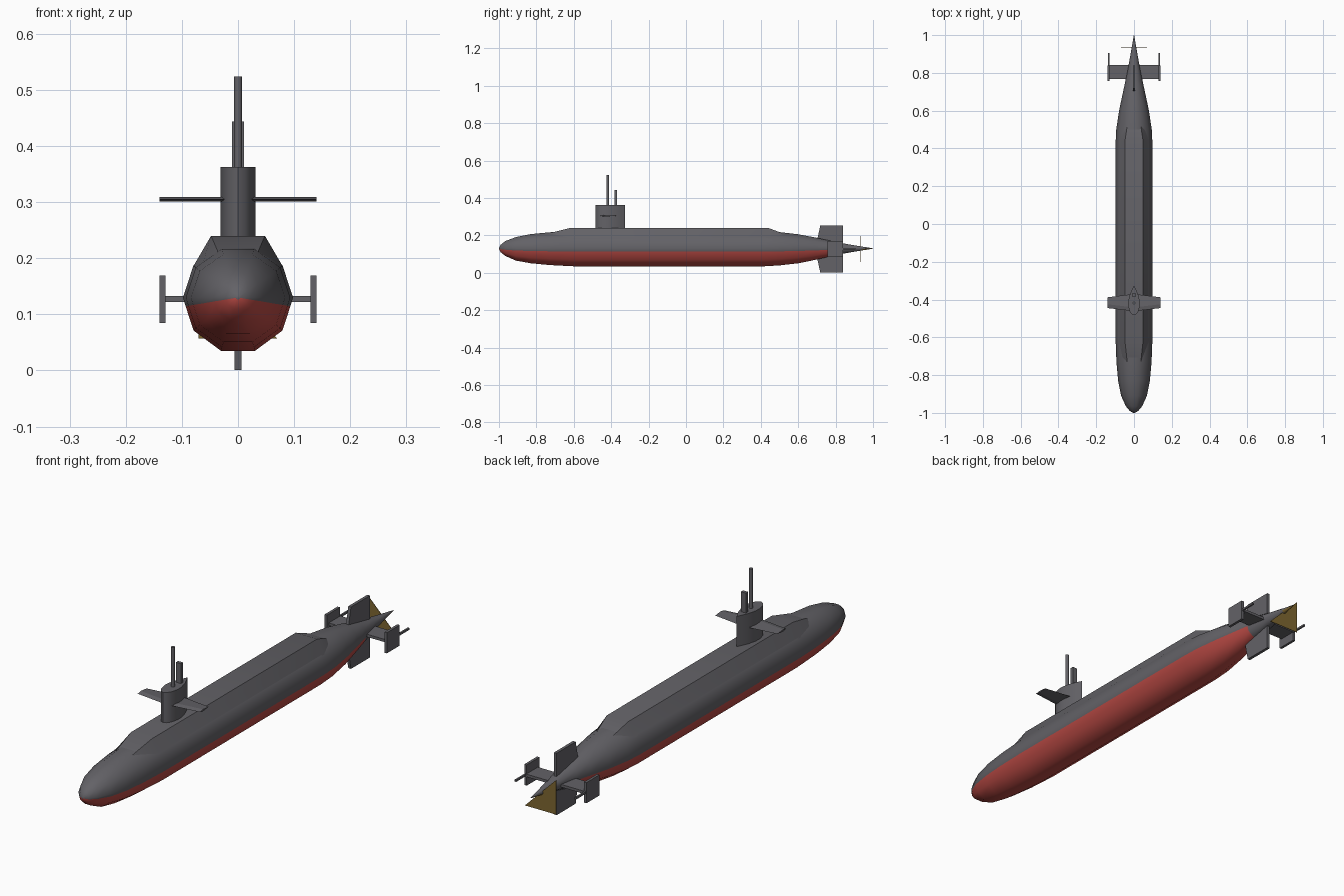
import bpy
import math

if "Cube" in bpy.data.objects:
    bpy.data.objects.remove(bpy.data.objects["Cube"])


def material(name, rgb):
    m = bpy.data.materials.new(name)
    m.diffuse_color = (*rgb, 1)
    m.use_nodes = True
    m.node_tree.nodes["Principled BSDF"].inputs["Base Color"].default_value = m.diffuse_color
    return m


GREY = material("hull grey", (0.125, 0.122, 0.135))
RED = material("antifouling red", (0.50, 0.07, 0.06))
GOLD = material("bronze", (0.21, 0.135, 0.03))
AXIS = 0.13  # height of the hull centreline


def make(name, verts, faces, mats=(GREY,), smooth=None):
    me = bpy.data.meshes.new(name)
    me.from_pydata(verts, [], faces)
    for m in mats:
        me.materials.append(m)
    ob = bpy.data.objects.new(name, me)
    bpy.context.collection.objects.link(ob)
    bpy.context.view_layer.objects.active = ob
    bpy.ops.object.select_all(action='DESELECT')
    ob.select_set(True)
    bpy.ops.object.mode_set(mode='EDIT')
    bpy.ops.mesh.select_all(action='SELECT')
    bpy.ops.mesh.normals_make_consistent(inside=False)
    bpy.ops.object.mode_set(mode='OBJECT')
    if smooth:
        bpy.ops.object.shade_smooth_by_angle(angle=math.radians(smooth))
    return ob


def loft(name, rings, mats=(GREY,), smooth=None):
    n = len(rings[0])
    verts = [p for r in rings for p in r]
    faces = [tuple(range(n)), tuple(range((len(rings) - 1) * n, len(rings) * n))]
    for k in range(len(rings) - 1):
        for i in range(n):
            j = (i + 1) % n
            faces.append((k * n + i, k * n + j, (k + 1) * n + j, (k + 1) * n + i))
    return make(name, verts, faces, mats, smooth)


def box(name, x0, x1, y0, y1, z0, z1):
    ring = [(x0, y0), (x1, y0), (x1, y1), (x0, y1)]
    return loft(name, [[(x, y, z) for x, y in ring] for z in (z0, z1)])


# Hull: ten-sided section with an extra waterline edge on each side
section = [(math.cos(math.radians(36 * k)), math.sin(math.radians(36 * k)))
           for k in range(10)]
section.insert(6, (-0.951, -0.16))
section.append((0.951, -0.16))
# stations: y, half width, radius up, radius down
stations = [(-1.0, 0.004, 0.004, 0.004), (-0.99, 0.022, 0.022, 0.022),
            (-0.965, 0.043, 0.042, 0.042), (-0.91, 0.068, 0.064, 0.068),
            (-0.83, 0.084, 0.081, 0.083), (-0.73, 0.093, 0.091, 0.093),
            (-0.6, 0.098, 0.098, 0.1), (0.42, 0.098, 0.098, 0.1),
            (0.5, 0.094, 0.092, 0.095), (0.6, 0.079, 0.08, 0.083),
            (0.69, 0.060, 0.062, 0.064), (0.76, 0.045, 0.046, 0.047),
            (0.85, 0.027, 0.027, 0.027), (0.94, 0.011, 0.011, 0.011),
            (1.0, 0.001, 0.001, 0.001)]
rings = [[(w * cx, y, AXIS + (u if cz > 0 else d) * cz) for cx, cz in section]
         for y, w, u, d in stations]
hull = loft("hull", rings, (GREY, RED, GOLD), 40)
n = len(section)
for f in hull.data.polygons:
    idx = [v % n for v in f.vertices]
    below = len(idx) == 4 and all(6 <= i <= 11 for i in idx)
    if below and f.center.y < 0.75:
        f.material_index = 1
    elif below and f.center.y > 0.94:
        f.material_index = 2

# Raised deck casing along the top of the hull
casing = [(-0.73, 0.036, 0.212, 0.066, 0.18), (-0.62, 0.048, 0.24, 0.08, 0.185),
          (0.44, 0.048, 0.24, 0.08, 0.185), (0.53, 0.034, 0.206, 0.062, 0.175)]
loft("deck_casing", [[(-b, y, zb), (-t, y, zt), (t, y, zt), (b, y, zb)]
                     for y, t, zt, b, zb in casing], smooth=30)

# Sail: teardrop plan, blunt at the bow and pointed aft
half = [(0.013, -0.477), (0.024, -0.46), (0.031, -0.43), (0.030, -0.405),
        (0.021, -0.37), (0.010, -0.345)]
plan = [(0, -0.483)] + half + [(0, -0.325)] + [(-x, y) for x, y in half[::-1]]
loft("sail", [[(x, y, z) for x, y in plan] for z in (0.225, 0.363)], smooth=40)

# Masts
loft("periscope_mast", [[(0.0075 * math.cos(k * math.pi / 4),
                          -0.418 + 0.0075 * math.sin(k * math.pi / 4), z)
                         for k in range(8)] for z in (0.35, 0.524)], smooth=50)
box("radio_mast", -0.011, 0.011, -0.383, -0.369, 0.35, 0.444)

for side, s in (("left", -1), ("right", 1)):
    # Tapered diving planes on the sail
    loft(side + "_sail_plane",
         [[(s * x, a, 0.305), (s * x, a + 0.02, 0.309),
           (s * x, b, 0.305), (s * x, a + 0.02, 0.301)]
          for x, a, b in ((0.015, -0.46, -0.372), (0.14, -0.445, -0.388))])
    # Stern plane, its end plate and the trailing tube
    box(side + "_stern_plane", s * 0.015, s * 0.135, 0.768, 0.843, 0.122, 0.133)
    box(side + "_end_plate", s * 0.129, s * 0.14, 0.757, 0.84, 0.085, 0.169)
    box(side + "_stern_tube", s * 0.131, s * 0.138, 0.83, 0.905, 0.124, 0.132)

# Upper and lower rudders with raked leading edges
for name, s in (("upper_rudder", 1), ("lower_rudder", -1)):
    loft(name, [[(-w, a, AXIS - 0.003 + s * h), (w, a, AXIS - 0.003 + s * h),
                 (w, 0.84, AXIS - 0.003 + s * h), (-w, 0.84, AXIS - 0.003 + s * h)]
                for a, h, w in ((0.695, 0.02, 0.006), (0.718, 0.126, 0.006))])

# Propeller: thin triangular plate across the tail cone
tri = [(-0.07, 0.197), (-0.07, 0.057), (0.07, 0.057)]
loft("propeller", [[(x, y, z) for x, z in tri] for y in (0.934, 0.936)], (GOLD,))
